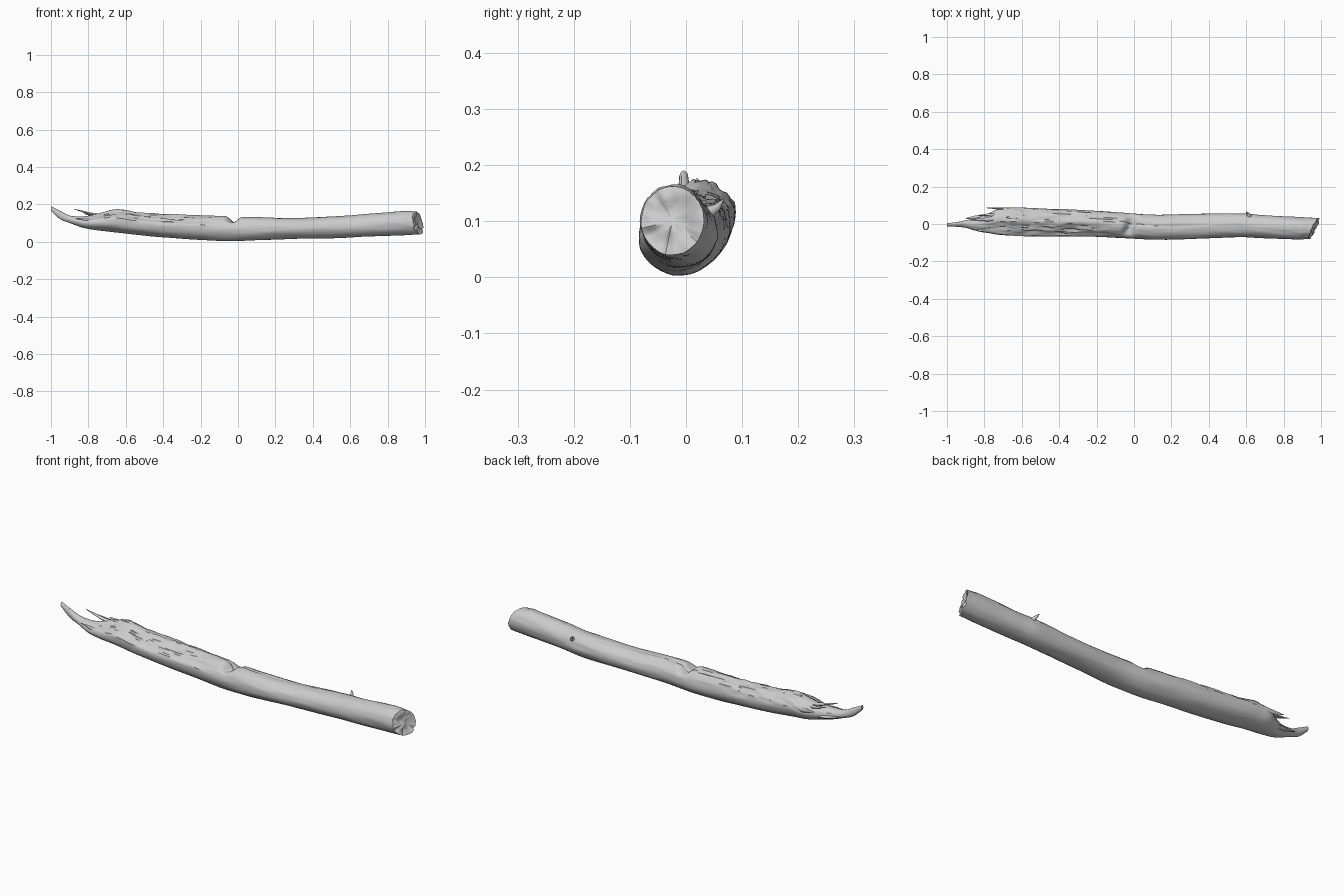
import bpy, bmesh, math
from mathutils import Vector, noise

cube = bpy.data.objects.get("Cube")
if cube:
    bpy.data.objects.remove(cube, do_unlink=True)

wood = bpy.data.materials.new("pale grey wood")
wood.use_nodes = True
COLOR = (0.6, 0.6, 0.6, 1)
wood.diffuse_color = COLOR
wood.node_tree.nodes["Principled BSDF"].inputs["Base Color"].default_value = COLOR

# Log outline: x, back-to-front extents in y, then extents in z
STATIONS = [
    (-1, -.012, .004, .165, .19), (-.95, -.015, .01, .12, .165),
    (-.9, -.02, .02, .1, .14), (-.83, -.04, .035, .075, .135),
    (-.77, -.05, .06, .064, .145), (-.72, -.058, .085, .058, .16),
    (-.65, -.062, .088, .05, .175), (-.55, -.066, .086, .038, .16),
    (-.4, -.068, .08, .024, .15), (-.2, -.068, .07, .01, .142),
    (-.06, -.074, .06, .003, .137), (.1, -.085, .05, .008, .133),
    (.3, -.08, .053, .015, .127), (.58, -.07, .057, .022, .14),
    (.68, -.076, .048, .027, .147), (.9, -.082, .036, .035, .165),
    (1, -.08, .032, .04, .162)]
RINGS, SIDES = 260, 56


def smooth(a, b, x):
    t = min(1, max(0, (x - a) / (b - a)))
    return t * t * (3 - 2 * t)


def outline(x):
    # Catmull-Rom interpolation through the stations
    n = len(STATIONS)
    i = max(k for k in range(n - 1) if STATIONS[k][0] <= x)
    p, q = STATIONS[i], STATIONS[i + 1]
    o, r = STATIONS[max(i - 1, 0)], STATIONS[min(i + 2, n - 1)]
    h = q[0] - p[0]
    t = (x - p[0]) / h
    out = []
    for k in range(1, 5):
        m = (q[k] - o[k]) / (q[0] - o[0]) * h
        w = (r[k] - p[k]) / (r[0] - p[0]) * h
        d = q[k] - p[k]
        out.append(p[k] + t * (m + t * (3 * d - 2 * m - w + t * (m + w - 2 * d))))
    return out


def surface(x, angle):
    y0, y1, z0, z1 = outline(x)
    c, s = math.cos(angle), math.sin(angle)
    # Rotten, splintered wood on the upper front of the broken half
    rot = smooth(-.9, -.75, x) * (1 - smooth(-.35, 0, x))
    upper = smooth(-.1, .6, s)
    facing = -.6 * c + .8 * s
    limit = .78 + .1 * noise.noise(Vector((x * 9, c * 3, s * 3)))
    scale = 1
    if facing > limit:
        scale += rot * (limit / facing - 1)
    # Lengthwise grain, lumps and fibrous breakage
    scale += .035 * noise.noise(Vector((x * 5, c * 2, s * 2)))
    scale += (.012 + .02 * upper) * noise.noise(Vector((x * 8, c * 8, s * 8)))
    scale += .09 * rot * upper * noise.noise(Vector((x * 16, c * 7, s * 7 + 4)))
    # Crack along the top and the notch at the middle
    seam = 1.3 + .2 * math.sin(x * 7)
    crack = math.exp(-((angle - seam) / .09) ** 2)
    scale -= .07 * crack * smooth(-.6, -.4, x) * (1 - smooth(.3, .6, x))
    scale -= .5 * math.exp(-((x + .02 - .015 * c) / .026) ** 2) * smooth(.35, 1, s)
    y = (y0 + y1) / 2 + (y1 - y0) / 2 * c * scale
    z = (z0 + z1) / 2 + (z1 - z0) / 2 * s * scale
    # Oblique sawn end, furthest out at the lower back
    end = smooth(.85, 1, x)
    rough = .012 * noise.noise(Vector((c * 3, s * 3, 2)))
    x -= end * (.026 * (1 - c) + .012 * (1 + s) + rough)
    return Vector((x, y, max(z, 0)))


def make_object(name, bm, angle):
    bmesh.ops.recalc_face_normals(bm, faces=bm.faces[:])
    mesh = bpy.data.meshes.new(name)
    bm.to_mesh(mesh)
    bm.free()
    mesh.materials.append(wood)
    obj = bpy.data.objects.new(name, mesh)
    bpy.context.collection.objects.link(obj)
    bpy.ops.object.select_all(action='DESELECT')
    obj.select_set(True)
    bpy.context.view_layer.objects.active = obj
    bpy.ops.object.shade_smooth_by_angle(angle=math.radians(angle))
    return obj


def loft(name, rings, angle=40):
    bm = bmesh.new()
    loops = [[bm.verts.new(p) for p in ring] for ring in rings]
    for a, b in zip(loops, loops[1:]):
        for k in range(len(a)):
            j = (k + 1) % len(a)
            bm.faces.new((a[k], a[j], b[j], b[k]))
    for loop in (loops[0], loops[-1]):
        mid = bm.verts.new(sum((v.co for v in loop), Vector()) / len(loop))
        for k in range(len(loop)):
            bm.faces.new((loop[k], loop[(k + 1) % len(loop)], mid))
    return make_object(name, bm, angle)


# Main log, with inward rings forming the lumpy end face
angles = [math.tau * k / SIDES for k in range(SIDES)]
rings = [[surface(-1 + 2 * i / RINGS, a) for a in angles] for i in range(RINGS + 1)]
rim = rings[-1]
centre = sum(rim, Vector()) / SIDES
for f in (.93, .8, .6, .4, .2):
    ring = []
    for p in rim:
        q = centre.lerp(p, f)
        q.x += .022 * noise.noise(q * 28) * (1 - f * f) - .008 * (1 - f)
        ring.append(q)
    rings.append(ring)
loft("log", rings)


# Torn splinters and the side twig: tapering bent slivers
def sliver(name, points, width, depth):
    pts = [Vector(p) for p in points]
    along = (pts[-1] - pts[0]).normalized()
    side = along.cross(Vector((0, 0, 1))).normalized()
    up = side.cross(along)
    path = []
    for a, b in zip(pts, pts[1:]):
        path += [a.lerp(b, t / 4) for t in range(4)]
    path.append(pts[-1])
    rings = []
    for i, p in enumerate(path):
        taper = 1 - .9 * (i / (len(path) - 1)) ** 1.5
        taper *= 1 + .25 * noise.noise(p * 60)
        rings.append([p + side * width * taper * math.cos(math.tau * k / 8)
                      + up * depth * taper * math.sin(math.tau * k / 8)
                      for k in range(8)])
    loft(name, rings, 50)


sliver("upper_splinter", [(-.7, .03, .135), (-.79, .025, .15), (-.88, .02, .176)], .014, .009)
sliver("back_splinter", [(-.62, .075, .12), (-.72, .083, .125), (-.79, .086, .132)], .008, .018)
sliver("middle_splinter", [(-.72, .045, .13), (-.78, .05, .14), (-.83, .045, .152)], .01, .008)
sliver("front_splinter", [(-.74, -.035, .1), (-.81, -.036, .118), (-.87, -.03, .125)], .01, .01)
sliver("low_splinter", [(-.75, .04, .09), (-.84, .036, .1), (-.9, .03, .112)], .016, .011)
sliver("ridge_splinter", [(-.58, .03, .15), (-.64, .033, .167), (-.69, .036, .168)], .014, .012)
sliver("twig", [(.62, .03, .11), (.61, .055, .124), (.6, .066, .138)], .012, .012)
